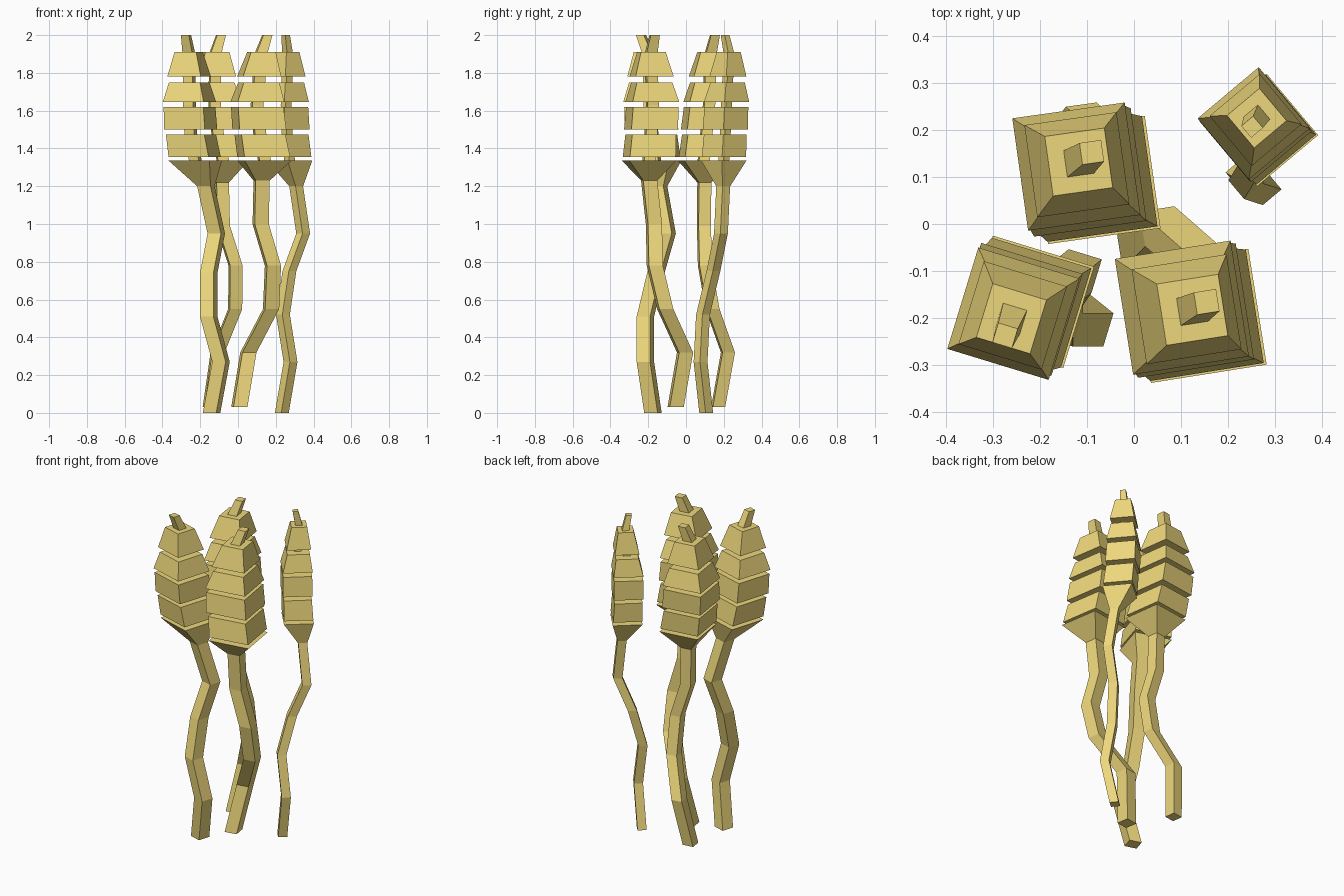
import bpy, bmesh, math
from mathutils import Vector

if "Cube" in bpy.data.objects:
    bpy.data.objects.remove(bpy.data.objects["Cube"])

mat = bpy.data.materials.new("straw")
mat.diffuse_color = (0.85, 0.68, 0.2, 1)
mat.use_nodes = True
mat.node_tree.nodes["Principled BSDF"].inputs["Base Color"].default_value = mat.diffuse_color


def square_ring(bm, x, y, z, side, angle):
    r = side / math.sqrt(2)
    return [bm.verts.new((x + r * math.cos(angle + math.pi / 4 + i * math.pi / 2),
                          y + r * math.sin(angle + math.pi / 4 + i * math.pi / 2), z))
            for i in range(4)]


def loft(bm, sections, angle):
    """Closed square tube through (x, y, z, side) sections."""
    rings = [square_ring(bm, *s, angle) for s in sections]
    for a, b in zip(rings, rings[1:]):
        for i in range(4):
            j = (i + 1) % 4
            bm.faces.new((a[i], a[j], b[j], b[i]))
    bm.faces.new(rings[0][::-1])
    bm.faces.new(rings[-1])


def finish(bm, name):
    bmesh.ops.recalc_face_normals(bm, faces=bm.faces)
    me = bpy.data.meshes.new(name)
    bm.to_mesh(me)
    bm.free()
    me.materials.append(mat)
    bpy.context.collection.objects.link(bpy.data.objects.new(name, me))


def at(path, z):
    """Point on the head's centre line at height z."""
    for a, b in zip(path, path[1:]):
        if z <= b[2]:
            break
    t = (z - a[2]) / (b[2] - a[2])
    return Vector(a).lerp(Vector(b), t)


# grain tiers: bottom z, top z, bottom and top width relative to the head
TIERS = [(1.355, 1.475, 0.98, 0.94), (1.50, 1.62, 1.0, 0.97),
         (1.645, 1.75, 1.0, 0.76), (1.78, 1.91, 0.82, 0.53)]


def stalk(name, degrees, stem_w, head_w, stem, head):
    ang = math.radians(degrees)
    # bent stem flaring into the cup under the ear
    bm = bmesh.new()
    loft(bm, [(*p, stem_w) for p in stem] + [(*head[0], head_w)], ang)
    finish(bm, name + "_stem")
    # ear: thin core with stacked tapered tiers
    bm = bmesh.new()
    core = head_w * 0.24
    loft(bm, [(*p, core * (0.8 if p[2] > 1.95 else 1)) for p in head], ang)
    for z0, z1, w0, w1 in TIERS:
        loft(bm, [(*at(head, z0), head_w * w0), (*at(head, z1), head_w * w1)], ang)
    finish(bm, name + "_ear")


stalk("back_stalk", 8, 0.066, 0.242,
      [(-.15, .17, .03), (-.108, .222, .32), (-.015, .14, .55), (-.013, .1, .78),
       (-.08, .095, .99), (-.085, .097, 1.22)],
      [(-.08, .094, 1.335), (-.108, .108, 1.48), (-.123, .122, 1.63),
       (-.121, .13, 1.9), (-.09, .153, 2)])
stalk("front_stalk", 9, 0.075, 0.25,
      [(.007, -.055, .03), (.055, -.005, .32), (.175, -.11, .55), (.185, -.165, .78),
       (.12, -.17, 1.0), (.125, -.195, 1.23)],
      [(.14, -.196, 1.335), (.115, -.186, 1.48), (.101, -.178, 1.63),
       (.121, -.185, 1.9), (.155, -.166, 2)])
stalk("left_stalk", -17, 0.074, 0.226,
      [(-.14, -.175, 0), (-.09, -.215, .27), (-.155, -.215, .51), (-.155, -.16, .74),
       (-.115, -.1, .95), (-.17, -.145, 1.2)],
      [(-.226, -.166, 1.335), (-.25, -.18, 1.48), (-.257, -.191, 1.63),
       (-.26, -.198, 1.9), (-.275, -.238, 2)])
stalk("right_stalk", 40, 0.052, 0.17,
      [(.232, .107, 0), (.278, .077, .27), (.238, .09, .52), (.272, .145, .75),
       (.345, .185, .95), (.308, .197, 1.2)],
      [(.273, .2, 1.335), (.26, .208, 1.48), (.255, .214, 1.63),
       (.263, .228, 1.9), (.252, .207, 2)])
